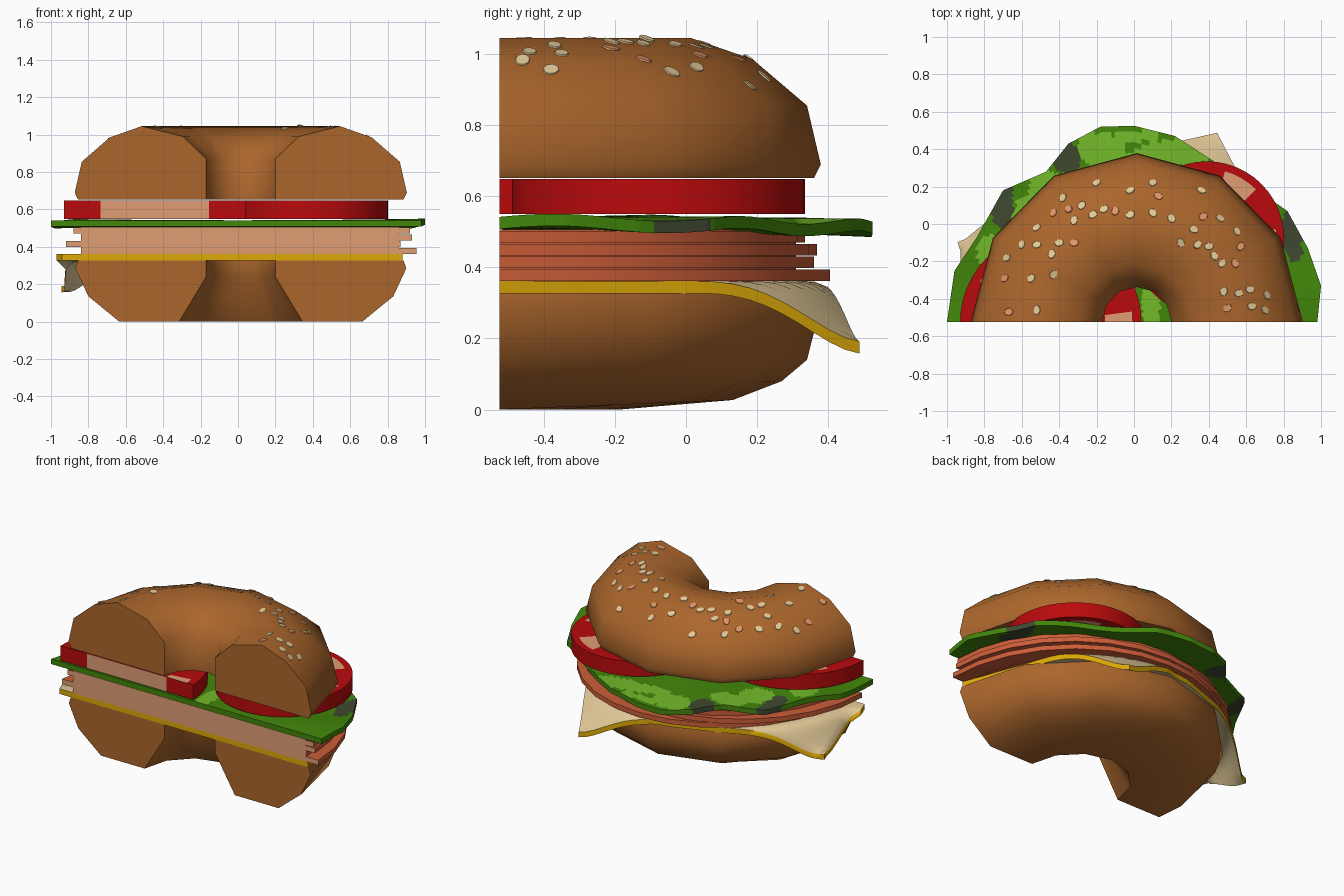
import bpy, bmesh, math, random
from mathutils import Vector, Matrix
from mathutils.bvhtree import BVHTree

if "Cube" in bpy.data.objects:
    bpy.data.objects.remove(bpy.data.objects["Cube"])

random.seed(4)
CUT = -0.525          # the sandwich is sliced along this y plane
CX = 0.015            # bagel axis


def srgb(r, g, b):
    return tuple(((c / 255 + 0.055) / 1.055) ** 2.4 if c > 10 else c / 255 / 12.92 for c in (r, g, b)) + (1,)


COLOURS = {
    "crust_brown": srgb(171, 102, 44), "cream": srgb(227, 202, 152),
    "cheese_gold": srgb(222, 170, 8), "ham_brick": srgb(204, 93, 56),
    "ham_salmon": srgb(224, 158, 116), "leaf_green": srgb(66, 134, 10),
    "leaf_light": srgb(115, 186, 42), "leaf_dark": srgb(62, 72, 48),
    "tomato_red": srgb(186, 10, 12), "seed_tan": srgb(226, 152, 105),
}
MATS = {}
for n, c in COLOURS.items():
    MATS[n] = bpy.data.materials.new(n)
    MATS[n].diffuse_color = c


def finish(name, bm, mats, angle=50):
    """Smooth shading with sharp edges kept, then link as an object."""
    bmesh.ops.recalc_face_normals(bm, faces=bm.faces)
    for f in bm.faces:
        f.smooth = True
    for e in bm.edges:
        e.smooth = e.calc_face_angle(0) < math.radians(angle)
    me = bpy.data.meshes.new(name)
    bm.to_mesh(me)
    for m in mats:
        me.materials.append(MATS[m])
    ob = bpy.data.objects.new(name, me)
    bpy.context.collection.objects.link(ob)
    return ob


def slab(name, pts, faces, thick, mats, rule):
    """Thicken a sheet; rule(kind, centre) gives the material index."""
    bm = bmesh.new()
    lo = [bm.verts.new(p) for p in pts]
    hi = [bm.verts.new((p[0], p[1], p[2] + thick)) for p in pts]
    edges = {(f[i - 1], f[i]) for f in faces for i in range(len(f))}

    def add(vs, kind):
        f = bm.faces.new(vs)
        f.material_index = rule(kind, f.calc_center_median())

    for f in faces:
        add([hi[i] for i in f], "top")
        add([lo[i] for i in reversed(f)], "bottom")
    for a, b in sorted(edges):
        if (b, a) not in edges:
            vs = [lo[a], lo[b], hi[b], hi[a]]
            add(vs, "cut" if all(abs(v.co.y - CUT) < 1e-4 for v in vs) else "rim")
    finish(name, bm, mats)


def fan(outline, centre, z, rings, closed=False):
    """Concentric sheet filling an outline around a centre; z(x, y, f)."""
    cx, cy = centre
    n = len(outline)
    pts = [(cx, cy, z(cx, cy, 0))]
    for k in range(1, rings + 1):
        f = k / rings
        for x, y in outline:
            px, py = cx + (x - cx) * f, cy + (y - cy) * f
            pts.append((px, py, z(px, py, f)))
    faces = []
    for i in range(n if closed else n - 1):
        j = (i + 1) % n
        faces.append((0, 1 + i, 1 + j))
        for k in range(rings - 1):
            a, b = 1 + k * n, 1 + (k + 1) * n
            faces.append((a + i, b + i, b + j, a + j))
    return pts, faces


def arc(cx, cy, rx, ry, n, full=False):
    span = 2 * math.pi if full else math.pi
    return [(cx + rx * math.cos(span * i / n), cy + ry * math.sin(span * i / n))
            for i in range(n if full else n + 1)]


# Bagel halves: half-turn revolve, blending from the cut profile to the back one
def bagel(name, profile, back=None):
    back = back or profile
    bm = bmesh.new()
    rows = []
    for i in range(7):
        a = math.pi * i / 6
        s = math.sin(a)
        row = []
        for (r0, z0), (r1, z1) in zip(profile, back):
            r, z = r0 + (r1 - r0) * s, z0 + (z1 - z0) * s
            row.append(bm.verts.new((CX + r * math.cos(a), CUT + 1.018 * r * s, z)))
        rows.append(row)
    n = len(profile)
    for a, b in zip(rows, rows[1:]):
        for k in range(n):
            bm.faces.new((a[k], a[(k + 1) % n], b[(k + 1) % n], b[k]))
    bm.faces.new(rows[0])
    bm.faces.new(rows[-1])
    finish(name, bm, ["crust_brown"])
    return bm


bagel("bagel_bottom",
      [(0.185, 0.328), (0.185, 0.24), (0.33, 0), (0.65, 0), (0.735, 0.07),
       (0.815, 0.135), (0.885, 0.285), (0.87, 0.328)],
      [(0.185, 0.328), (0.185, 0.24), (0.33, 0), (0.645, 0.027), (0.78, 0.08),
       (0.85, 0.14), (0.88, 0.26), (0.865, 0.328)])
top = bagel("bagel_top", [(0.185, 0.652), (0.87, 0.652), (0.888, 0.69), (0.85, 0.855),
                          (0.70, 0.985), (0.53, 1.045), (0.31, 0.99), (0.185, 0.87)])

# Seeds: thin oval plates laid on the crust
SEEDS = [(-.2, .22), (-.16, .08), (-.1, .07), (-.02, .18), (-.02, .05), (.1, .22), (.13, .15),
         (.1, .06), (.2, .03), (-.28, .1), (-.35, .08), (-.38, .14), (-.32, .02), (-.22, .05),
         (-.43, .06), (-.52, -.02), (-.52, -.11), (-.4, -.1), (-.32, -.1), (-.44, -.16),
         (-.6, -.11), (-.68, -.18), (-.69, -.29), (-.55, -.29), (-.43, -.27), (-.52, -.46),
         (-.67, -.47), (.25, -.1), (.34, -.11), (.32, -.03), (.37, .04), (.46, .03), (.36, .18),
         (.55, -.04), (.57, -.12), (.4, -.12), (.43, -.17), (.47, -.21), (.54, -.21),
         (.48, -.36), (.56, -.37), (.62, -.35), (.5, -.45), (.63, -.44), (.71, -.38), (.7, -.46)]
tree = BVHTree.FromBMesh(top)
seeds = bmesh.new()
for i, (x, y) in enumerate(SEEDS):
    loc, nor, _, _ = tree.ray_cast(Vector((x, y, 2)), Vector((0, 0, -1)))
    m = (Matrix.Translation(loc + nor * 0.001) @ nor.to_track_quat('Z', 'Y').to_matrix().to_4x4()
         @ Matrix.Rotation(random.uniform(0, 3), 4, 'Z') @ Matrix.Diagonal((0.027, 0.021, 0.005, 1)))
    res = bmesh.ops.create_cone(seeds, cap_ends=True, segments=8, radius1=1, radius2=0.9, depth=1, matrix=m)
    for f in {f for v in res["verts"] for f in v.link_faces}:
        f.material_index = int(i % 4 == 2)
finish("seeds", seeds, ["cream", "seed_tan"])

# Cheese: turned square slice, corners drooping over the lower bagel
bm = bmesh.new()
bmesh.ops.create_grid(bm, x_segments=30, y_segments=30, size=0.855,
                      matrix=Matrix.Translation((-0.03, CUT, 0)) @ Matrix.Rotation(math.radians(20), 4, 'Z'))
bmesh.ops.bisect_plane(bm, geom=bm.verts[:] + bm.edges[:] + bm.faces[:], dist=1e-5,
                       plane_co=(0, CUT, 0), plane_no=(0, -1, 0), clear_outer=True)
bm.verts.index_update()
pts = []
for v in bm.verts:
    d = Vector((v.co.x, v.co.y - CUT))
    t = min(1, max(0, (d.length - 0.88) / 0.33)) if d.y > 0.1 else 0
    s = t * t * (3 - 2 * t)
    if d.length > 0:
        d *= 1 - (0.2 if d.x < 0 else 0.095) * t / d.length
    pts.append((d.x, CUT + max(0, d.y), 0.327 - 0.17 * s))
slab("cheese_slice", pts, [[v.index for v in f.verts] for f in bm.faces], 0.034,
     ["cream", "cheese_gold"], lambda k, c: int(k in ("rim", "cut")))

# Ham: shifted slices around a core
ham = [("ham_core", -0.84, 0.86, 0.31, 0.36, 0.147)]
for i, (l, r, back) in enumerate([(-0.83, 0.955, 0.405), (-0.92, 0.87, 0.36),
                                  (-0.84, 0.93, 0.368), (-0.88, 0.92, 0.335)]):
    ham.append((f"ham_slice_{i + 1}", l, r, back, 0.362 + 0.036 * i, 0.032))
for name, l, r, back, z0, h in ham:
    c = (l + r) / 2
    p, f = fan(arc(c, CUT, (r - l) / 2, back - CUT, 14), (c, CUT), lambda x, y, f: z0, 1)
    slab(name, p, f, h, ["ham_brick", "ham_salmon"], lambda k, c: int(k == "cut"))

# Lettuce: ragged leaf with light and dark patches
EDGE = [(0.98, CUT), (1.0, -0.33), (0.93, -0.13), (0.82, 0.07), (0.6, 0.22), (0.42, 0.34),
        (0.22, 0.47), (0, 0.525), (-0.18, 0.52), (-0.35, 0.43), (-0.47, 0.28),
        (-0.7, 0.18), (-0.84, -0.07), (-0.96, -0.25), (-1.0, CUT)]
outline = []
for (x0, y0), (x1, y1) in zip(EDGE, EDGE[1:]):
    outline += [(x0 + (x1 - x0) * i / 10, y0 + (y1 - y0) * i / 10) for i in range(10)]
outline.append(EDGE[-1])
LIGHT = [(-0.18, 0.4, 0.13, 0.09), (0.22, 0.38, 0.22, 0.07), (0.02, 0.47, 0.12, 0.03),
         (-0.45, 0.2, 0.12, 0.08), (0.09, -0.42, 0.05, 0.14), (-0.76, -0.15, 0.08, 0.1),
         (-0.02, 0.34, 0.12, 0.05), (-0.55, 0.05, 0.1, 0.1)]
DARK = [(-0.36, 0.35, 0.08, 0.08), (0.85, -0.03, 0.07, 0.11), (-0.7, 0.1, 0.06, 0.13),
        (0.86, -0.15, 0.04, 0.06)]


def inside(c, blobs):
    return any(((c.x - x) / a) ** 2 + ((c.y - y) / b) ** 2 < 1 for x, y, a, b in blobs)


def leaf_rule(k, c):
    if k == "cut":
        return 0
    return 2 if inside(c, DARK) else 1 if inside(c, LIGHT) and k == "top" else 0


def leaf_z(x, y, f):
    a = math.atan2(max(0, y - CUT), x)
    return 0.508 + f * f * (0.009 * math.sin(10 * a) - 0.014 * math.sin(a) ** 2)


p, f = fan(outline, (0, CUT), leaf_z, 36)
slab("lettuce_leaf", p, f, 0.034, ["leaf_green", "leaf_light", "leaf_dark"], leaf_rule)


# Tomato: one sliced disc on the left, one whole disc on the right
def tomato(name, cx, cy, r, full):
    def rule(k, c):
        d = Vector((c.x - cx, c.y - cy))
        if k == "cut":
            return int(-0.73 < c.x < -0.15)
        a = math.atan2(d.y, d.x)
        return int(k != "rim" and 0.6 < d.length / r < 0.87 and math.sin(5 * a - 3.68) > 0.1)
    n = 48 if full else 24
    p, f = fan(arc(cx, cy, r, r, n, full), (cx, cy), lambda x, y, f: 0.55, 10, full)
    slab(name, p, f, 0.098, ["tomato_red", "ham_salmon"], rule)


tomato("tomato_left", -0.445, CUT, 0.485, False)
tomato("tomato_right", 0.39, -0.077, 0.412, True)

for m in bpy.data.materials:
    if m.users and not m.is_grease_pencil:
        m.use_nodes = True
        m.node_tree.nodes["Principled BSDF"].inputs["Base Color"].default_value = m.diffuse_color
